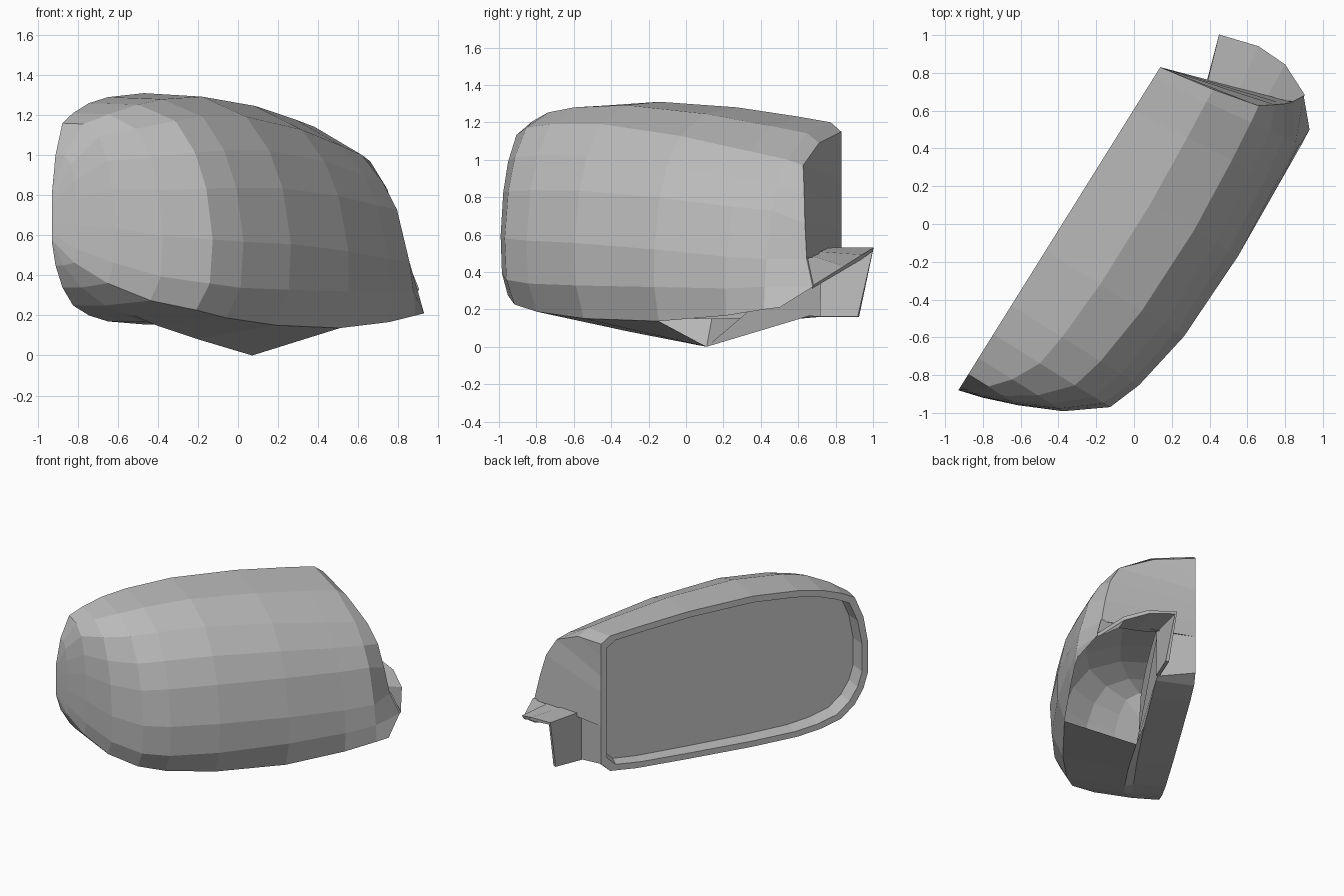
import bpy, bmesh
from mathutils import Vector

cube = bpy.data.objects.get("Cube")
if cube:
    bpy.data.objects.remove(cube)

grey = bpy.data.materials.new("plain_grey")
grey.use_nodes = True
grey.diffuse_color = (0.5, 0.5, 0.5, 1)
grey.node_tree.nodes["Principled BSDF"].inputs["Base Color"].default_value = (0.5, 0.5, 0.5, 1)


def place(s, h, z):
    """s runs along the glass, h is the depth away from it."""
    return Vector((-0.93 + 0.53 * s + 0.848 * h, -0.88 + 0.848 * s - 0.53 * h, z))


def build(name, faces, thickness=0.0):
    bm = bmesh.new()
    for face in faces:
        bm.faces.new([bm.verts.new(place(*p)) for p in face])
    bmesh.ops.remove_doubles(bm, verts=bm.verts, dist=0.0005)
    bmesh.ops.dissolve_degenerate(bm, dist=0.0005, edges=bm.edges)
    bmesh.ops.recalc_face_normals(bm, faces=bm.faces)
    mesh = bpy.data.meshes.new(name)
    bm.to_mesh(mesh)
    bm.free()
    mesh.materials.append(grey)
    obj = bpy.data.objects.new(name, mesh)
    bpy.context.collection.objects.link(obj)
    if thickness:
        mod = obj.modifiers.new("thickness", "SOLIDIFY")
        mod.thickness = thickness
        mod.offset = 0
    return obj


def strip(a, b):
    return [(a[i], a[i + 1], b[i + 1], b[i]) for i in range(len(a) - 1)]


# Stations along the housing: position, rim top, rim bottom, depth
stations = [(0, 0.80, 0.57, 0.0), (0.035, 1.0, 0.45, 0.13), (0.10, 1.16, 0.34, 0.31),
            (0.20, 1.21, 0.25, 0.53), (0.35, 1.26, 0.20, 0.73), (0.53, 1.29, 0.17, 0.80),
            (0.87, 1.31, 0.155, 0.87), (1.36, 1.28, 0.15, 0.90), (1.75, 1.23, 0.15, 0.88),
            (1.95, 1.20, 0.165, 0.86)]
# Cross-sections towards the outer tip and the mounting end: depth, height
tip = [(0, 1), (.4, .995), (.70, .92), (.86, .77), (.95, .6), (1, .36),
       (.975, .15), (.86, .025), (.36, 0), (.28, 0), (0, 0)]
end = [(0, 1), (.35, .94), (.65, .80), (.78, .67), (.87, .54), (.95, .29),
       (.98, .15), (1, .04), (.36, 0), (.32, 0), (0, 0)]


def section(s, top, bottom, depth):
    w = (s / 2.017) ** 2
    hump = min(1, max(0, (s - 0.4) / 0.96))
    points = []
    for i, (a, b) in enumerate(zip(tip, end)):
        h = depth * (a[0] + (b[0] - a[0]) * w)
        f = a[1] + (b[1] - a[1]) * w
        z = bottom + (top - bottom) * f
        if i == 8:
            z -= 0.15 * hump
        if i == 7:
            z -= 0.09 * hump * (1 - w)
        points.append((s + 0.15 * h * w * w, h, z))
    return points


# The last ring leans outwards and down to the mount
last = [(2.017, 0, 1.15), (2.065, .30, 1.09), (2.12, .55, .97), (2.17, .62, .83),
        (2.20, .66, .66), (2.23, .69, .47), (2.29, .725, .32), (2.156, .845, .21),
        (2.06, .30, .16), (2.057, .27, .16), (2.017, 0, .23)]
rings = [section(*st) for st in stations] + [last]

# Housing shell, left open underneath at the mounting end
shell = []
for j in range(len(rings) - 1):
    for i, quad in enumerate(strip(rings[j], rings[j + 1])):
        if not (stations[j][0] >= 1.36 and i in (7, 8)):
            shell.append(quad)
build("housing_shell", shell)

# End wall above the mount
corner = (2.057, 0.27, 0.52)
inner = [(2.017, 0, z) for z in (1.15, 1.05, 0.90, 0.78, 0.64, 0.52)]
build("end_wall", strip(last[:6], inner)
      + [(inner[5], last[5], corner), (inner[5], corner, last[9], last[10])])

# Rim lip, shallow tapered recess and glass
outline = [r[0] for r in rings] + [r[-1] for r in reversed(rings)]


def inset(loop, along, up, depth, slope):
    loop = [(1.01 + (s - 1.01) * along, 0.70 + (z - 0.70) * up) for s, _, z in loop]
    return [(s, depth - slope * s, z) for s, z in loop]


def closed(loop):
    return loop + loop[:1]


lip = inset(outline, 0.955, 0.92, 0.0, 0.0)
recess = inset(outline, 0.94, 0.905, 0.125, 0.022)
build("rim_lip", strip(closed(outline), closed(lip)) + strip(closed(lip), closed(recess)))
build("mirror_glass", [recess])

# Sloping wall between the cavity and the underside
foot = [r[9] for r in rings[7:]]
build("cavity_wall", [[rings[7][8]] + foot + [corner]])

# Arched mounting flange and its side plate
arch = [(2.33, 0.18, 0.52), (2.385, 0.38, 0.48), (2.375, 0.55, 0.42), last[6]]
root = [corner, (2.10, 0.42, 0.50), (2.16, 0.56, 0.48), last[5]]
plate = [arch[0], (2.27, 0.233, 0.16), last[9], corner]
build("mount_flange", strip(root, arch) + [plate], 0.025)
